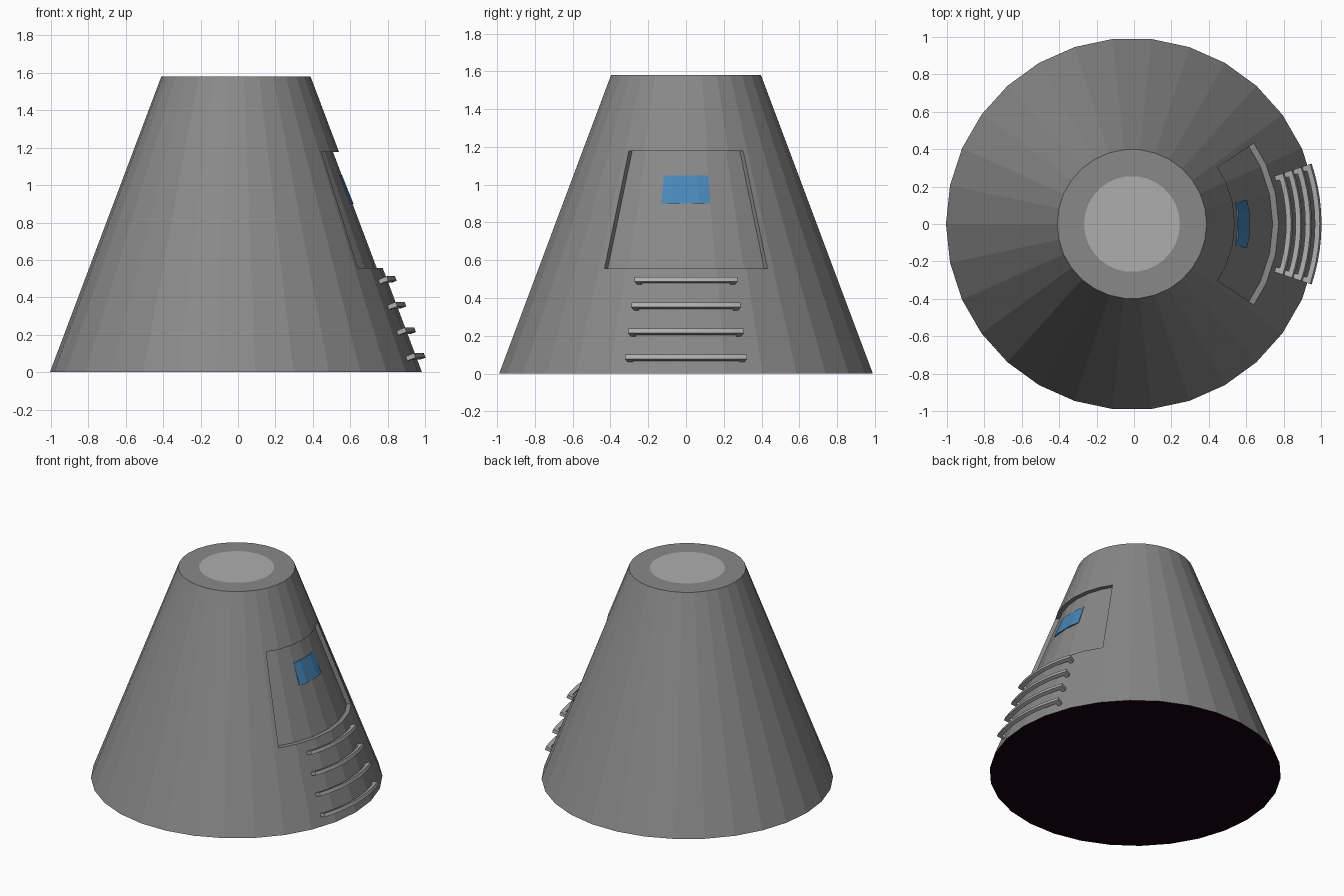
import bpy, bmesh, math
from mathutils import Vector, Matrix

if "Cube" in bpy.data.objects:
    bpy.data.objects.remove(bpy.data.objects["Cube"])

CX = -0.011                    # axis of the cone
H, R0, R1 = 1.58, 0.989, 0.397  # height, bottom and top flat-to-flat radii
SIDES = 30
STEP = 2 * math.pi / SIDES
TILT = math.atan2(R0 - R1, H)
HATCH = math.radians(33.5)
HZ0, HZ1, DEPTH = 0.557, 1.178, 0.032


def material(name, rgb):
    m = bpy.data.materials.new(name)
    m.diffuse_color = (*rgb, 1)
    m.use_nodes = True
    m.node_tree.nodes["Principled BSDF"].inputs["Base Color"].default_value = m.diffuse_color
    return m


grey = material("hull grey", (0.25, 0.25, 0.25))
light = material("light grey", (0.42, 0.42, 0.42))
blue = material("window blue", (0.065, 0.24, 0.48))
dark = material("heat shield dark", (0.006, 0.001, 0.005))


def radius(z):
    return R0 + (R1 - R0) * z / H


def facet(a):
    # distance factor of the flat-sided cone at angle a
    return 1 / math.cos((a + STEP / 2) % STEP - STEP / 2)


def finish(name, bm, mats):
    bmesh.ops.recalc_face_normals(bm, faces=bm.faces)
    me = bpy.data.meshes.new(name)
    bm.to_mesh(me)
    bm.free()
    for m in mats:
        me.materials.append(m)
    ob = bpy.data.objects.new(name, me)
    ob.location.x = CX
    bpy.context.collection.objects.link(ob)
    return ob


def sweep(bm, angles, section):
    # sweep a closed (radius, z) section around the axis; section is a function of angle
    rings = [[bm.verts.new((r * math.cos(a), r * math.sin(a), z)) for r, z in section(a)]
             for a in angles]
    n = len(rings[0])
    for p, q in zip(rings, rings[1:]):
        for i in range(n):
            bm.faces.new((p[i], p[(i + 1) % n], q[(i + 1) % n], q[i]))
    bm.faces.new(rings[0])
    bm.faces.new(rings[-1][::-1])


# capsule hull
bm = bmesh.new()
k = 1 / math.cos(STEP / 2)
bmesh.ops.create_cone(bm, cap_ends=True, segments=SIDES, radius1=R0 * k, radius2=R1 * k, depth=H,
                      matrix=Matrix.Translation((0, 0, H / 2)) @ Matrix.Rotation(math.pi / 2, 4, 'Z'))
bm.normal_update()
for f in bm.faces:
    if f.normal.z < -0.9:
        f.material_index = 2
# docking disc inset in the top
top = [f for f in bm.faces if f.normal.z > 0.9]
bmesh.ops.inset_region(bm, faces=top, thickness=R1 - 0.254)
top[0].material_index = 1


# recessed hatch: cut its outline, then push the region inwards
def cut(co, no):
    fs = [f for f in bm.faces if abs(f.normal.z) < 0.9 and f.calc_center_median().x > 0.1]
    es = {e for f in fs for e in f.edges}
    vs = {v for f in fs for v in f.verts}
    bmesh.ops.bisect_plane(bm, geom=[*fs, *es, *vs], plane_co=co, plane_no=no, dist=1e-5)
    bm.normal_update()


for z in (HZ0, HZ1):
    cut((0, 0, z), (0, 0, 1))
for a in (-HATCH, HATCH):
    cut((0, 0, 0), (-math.sin(a), math.cos(a), 0))


def in_hatch(f):
    c = f.calc_center_median()
    return abs(f.normal.z) < 0.9 and HZ0 < c.z < HZ1 and abs(math.atan2(c.y, c.x)) < HATCH


region = [f for f in bm.faces if in_hatch(f)]
new = bmesh.ops.extrude_face_region(bm, geom=region)["geom"]
for v in new:
    if isinstance(v, bmesh.types.BMVert):
        v.co -= Vector((v.co.x, v.co.y, 0)).normalized() * DEPTH
old = [f for f in region if f.is_valid]
if old:
    bmesh.ops.delete(bm, geom=old, context='FACES')
finish("capsule_hull", bm, [grey, light, dark])

# hatch window, a thin plate on the recessed panel
bm = bmesh.new()


def window_section(a):
    z0, z1 = 0.90, 1.05
    b, t = radius(z0) * facet(a) - DEPTH, radius(z1) * facet(a) - DEPTH
    return [(b - 0.004, z0), (b + 0.009, z0), (t + 0.005, z1), (t - 0.004, z1)]


sweep(bm, [math.radians(d) for d in (-11.9, -6, 0, 6, 11.9)], window_section)
finish("hatch_window", bm, [blue])


# ladder rungs: a curved bar on two posts, square to the slope
def box_section(z, n0, n1, half):
    c, s = math.cos(TILT), math.sin(TILT)
    r = radius(z)
    return [(r + n * c - t * s, z + n * s + t * c)
            for n, t in ((n0, -half), (n1, -half), (n1, half), (n0, half))]


END = math.radians(18.6)
for i in range(4):
    z = 0.072 + 0.137 * i
    bm = bmesh.new()
    sweep(bm, [-END + 2 * END * j / 10 for j in range(11)],
          lambda a: box_section(z, 0.022, 0.05, 0.013))
    w = 0.028 / radius(z)
    for a in (-END, END - w):
        sweep(bm, [a, a + w], lambda a: box_section(z, -0.012, 0.024, 0.0125))
    finish(f"ladder_rung_{i + 1}", bm, [light])
